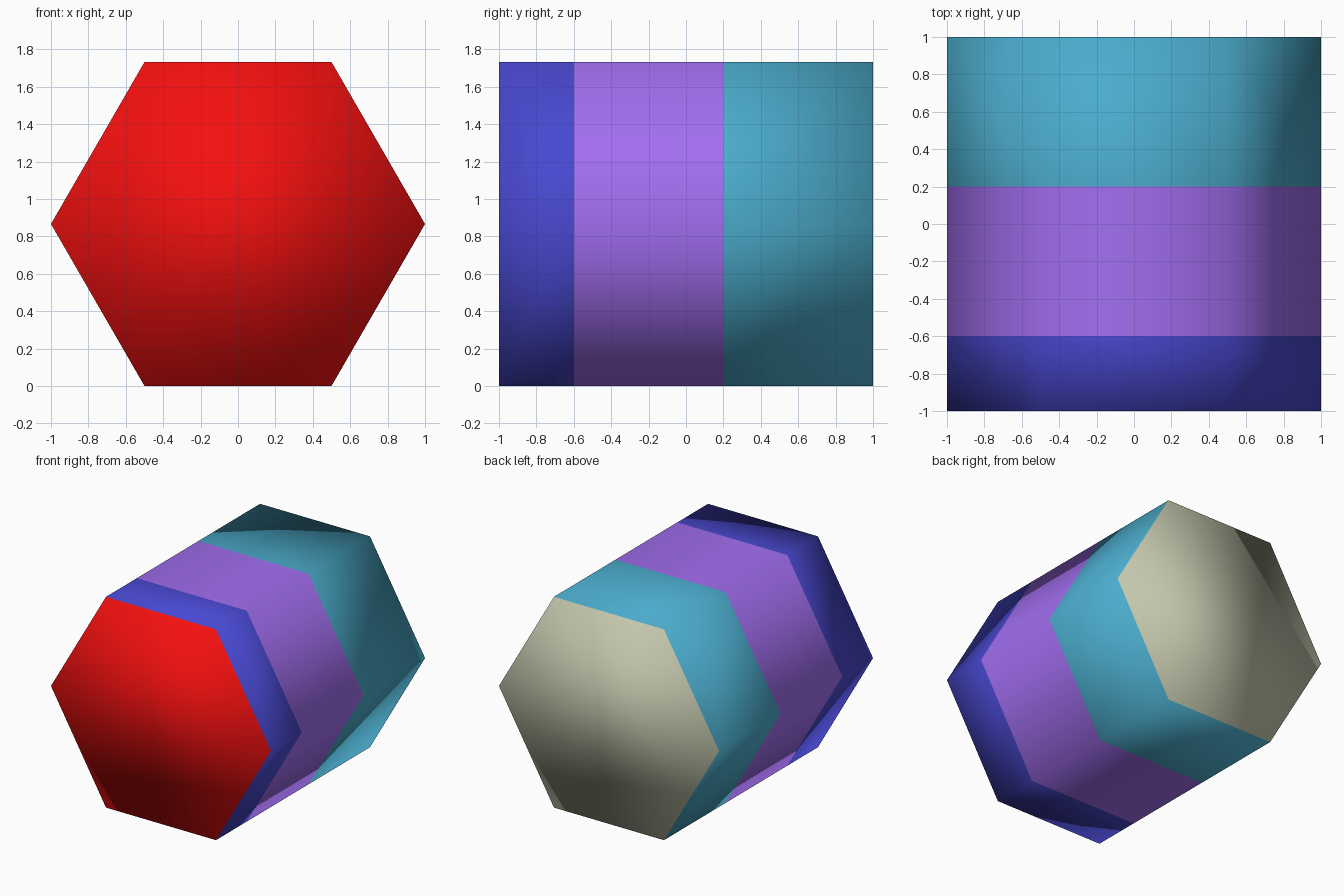
import bpy, bmesh
from math import cos, sin, pi

if "Cube" in bpy.data.objects:
    bpy.data.objects.remove(bpy.data.objects["Cube"])

RINGS = [-1.0, -0.6, 0.2, 1.0]      # y of each hexagon section
CENTRE_Z = sin(pi / 3)
COLOURS = {
    "front_red": (0.91, 0.005, 0.005, 1),
    "blue_band": (0.065, 0.065, 0.64, 1),
    "purple_band": (0.36, 0.156, 0.87, 1),
    "teal_band": (0.069, 0.407, 0.597, 1),
    "back_beige": (0.546, 0.565, 0.413, 1),
}

mesh = bpy.data.meshes.new("hexagonal_bar")
bar = bpy.data.objects.new("hexagonal_bar", mesh)
bpy.context.collection.objects.link(bar)
for name, colour in COLOURS.items():
    mat = bpy.data.materials.new(name)
    mat.diffuse_color = colour
    mat.use_nodes = True
    mat.node_tree.nodes["Principled BSDF"].inputs["Base Color"].default_value = mat.diffuse_color
    mesh.materials.append(mat)

bm = bmesh.new()
rings = [[bm.verts.new((cos(i * pi / 3), y, CENTRE_Z + sin(i * pi / 3)))
          for i in range(6)] for y in RINGS]


def add_face(verts, slot):
    face = bm.faces.new(verts)
    face.material_index = slot
    face.smooth = True


# End caps
add_face(rings[0], 0)
add_face(rings[-1][::-1], 4)

# Coloured bands along the length
for band, (a, b) in enumerate(zip(rings, rings[1:]), start=1):
    for i in range(6):
        j = (i + 1) % 6
        add_face((a[i], b[i], b[j], a[j]), band)

bmesh.ops.recalc_face_normals(bm, faces=bm.faces)
bm.to_mesh(mesh)
bm.free()
